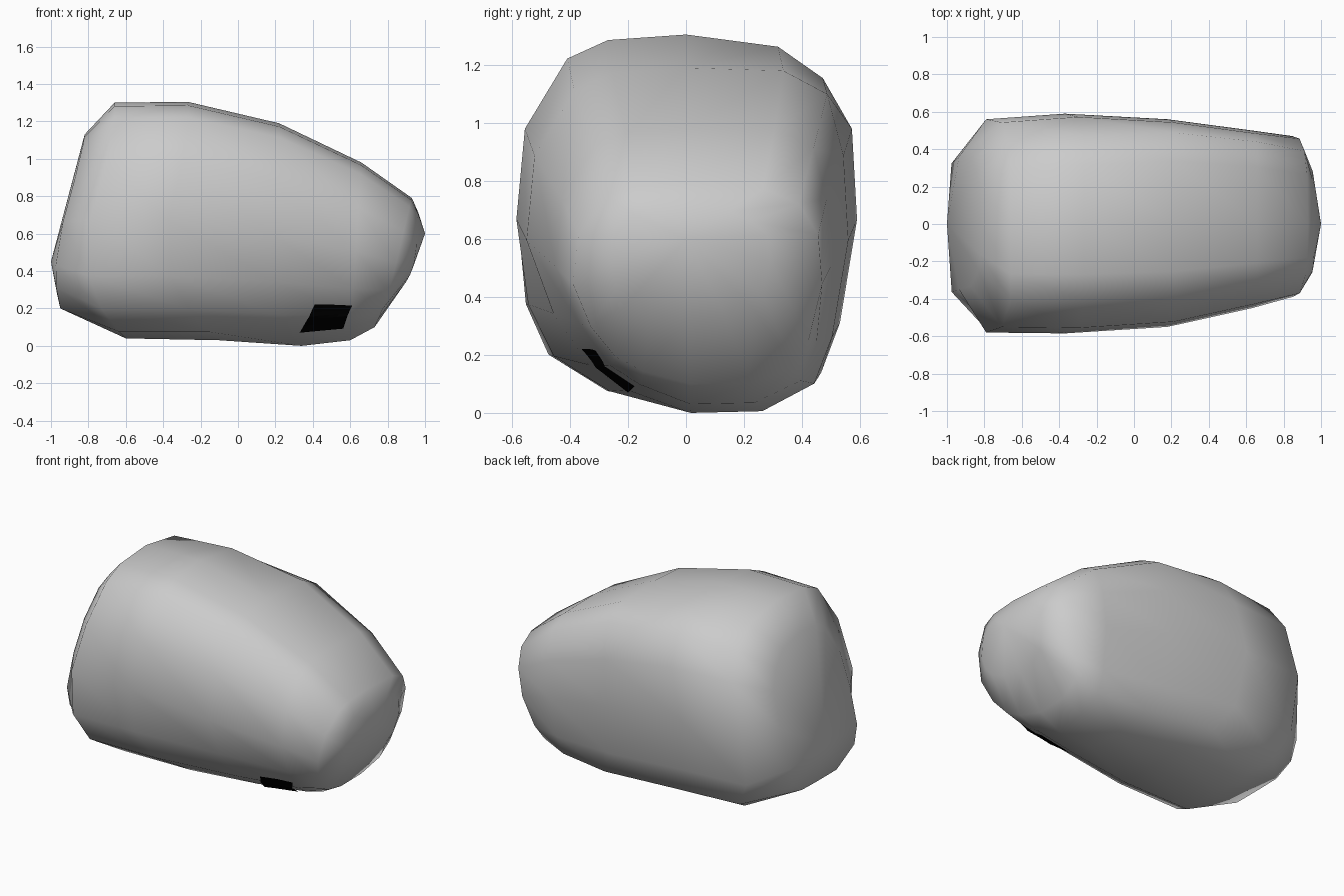
import bpy, bmesh
from mathutils import Vector

if "Cube" in bpy.data.objects:
    bpy.data.objects.remove(bpy.data.objects["Cube"])


def finish(bm, name):
    bmesh.ops.recalc_face_normals(bm, faces=bm.faces)
    mesh = bpy.data.meshes.new(name)
    bm.to_mesh(mesh)
    bm.free()
    obj = bpy.data.objects.new(name, mesh)
    bpy.context.collection.objects.link(obj)
    return obj


# Boulder: cross-section (side -1..1, height 0..1)
section = [(0.03, 0), (0.47, 0.005), (0.79, 0.085), (0.9, 0.22), (1, 0.5),
           (0.97, 0.745), (0.78, 0.87), (0.52, 0.96), (0, 1), (-0.46, 0.985),
           (-0.7, 0.935), (-0.95, 0.745), (-1, 0.5), (-0.93, 0.27),
           (-0.78, 0.13), (-0.45, 0.035)]
# Variations: cut front bottom edge, fuller back top edge
chamfer = {15: (-0.36, 0.07), 14: (-0.59, 0.14), 13: (-0.82, 0.29)}
fuller = {6: (0.88, 0.93), 7: (0.61, 0.995)}

# Rings: top x, top z, bottom x, bottom z, front width, back width, bow, chamfer, fuller
rings = [(-0.82, 1.13, -0.95, 0.20, 0.35, 0.36, -0.06, -1, 0),
         (-0.66, 1.30, -0.60, 0.04, 0.58, 0.56, -0.19, -0.2, 0),
         (-0.27, 1.305, -0.10, 0.03, 0.585, 0.59, -0.22, 0, 0.2),
         (0.22, 1.19, 0.34, 0.00, 0.55, 0.56, -0.12, 0.9, 0.9),
         (0.66, 0.98, 0.60, 0.03, 0.45, 0.50, 0.00, 1.05, 1),
         (0.93, 0.79, 0.73, 0.10, 0.39, 0.47, 0.02, 0.8, 0.5),
         (0.965, 0.71, 0.89, 0.33, 0.26, 0.29, 0.03, 0, 0)]

bm = bmesh.new()
loops = []
for tx, tz, bx, bz, front, back, bow, cut, full in rings:
    loop = []
    for i, p in enumerate(section):
        q = Vector(p).lerp(Vector(chamfer.get(i, p)), cut)
        s, t = q + (Vector(fuller.get(i, p)) - Vector(p)) * full
        x = bx + (tx - bx) * t + bow * 6.75 * t * (1 - t) ** 2
        loop.append(bm.verts.new((x, s * (back if s > 0 else front), bz + (tz - bz) * t)))
    loops.append(loop)
n = len(section)
for a, b in zip(loops, loops[1:]):
    for i in range(n):
        j = (i + 1) % n
        bm.faces.new((a[i], a[j], b[j], b[i]))
for loop, tip in ((loops[0], (-1, 0, 0.45)), (loops[-1], (1, 0, 0.6))):
    centre = bm.verts.new(tip)
    for i in range(n):
        bm.faces.new((loop[i], loop[(i + 1) % n], centre))
for f in bm.faces:
    f.smooth = True
boulder = finish(bm, "boulder")

# Small black patch hugging the lower front edge
left = [(0.33, -0.20, 0.07), (0.37, -0.29, 0.14), (0.41, -0.36, 0.22)]
right = [(0.56, -0.165, 0.11), (0.585, -0.28, 0.16), (0.61, -0.305, 0.22)]
bm = bmesh.new()
lv = [bm.verts.new(p) for p in left]
rv = [bm.verts.new(p) for p in right]
for i in range(2):
    bm.faces.new((lv[i], rv[i], rv[i + 1], lv[i + 1]))
bmesh.ops.subdivide_edges(bm, edges=bm.edges[:], cuts=3, use_grid_fill=True)
patch = finish(bm, "dark_patch")
wrap = patch.modifiers.new("wrap", 'SHRINKWRAP')
wrap.target = boulder
wrap.wrap_method = 'NEAREST_SURFACEPOINT'
wrap.wrap_mode = 'OUTSIDE'
wrap.offset = 0.01
black = bpy.data.materials.new("black")
black.diffuse_color = (0, 0, 0, 1)
black.use_nodes = True
black.node_tree.nodes["Principled BSDF"].inputs["Base Color"].default_value = black.diffuse_color
patch.data.materials.append(black)
